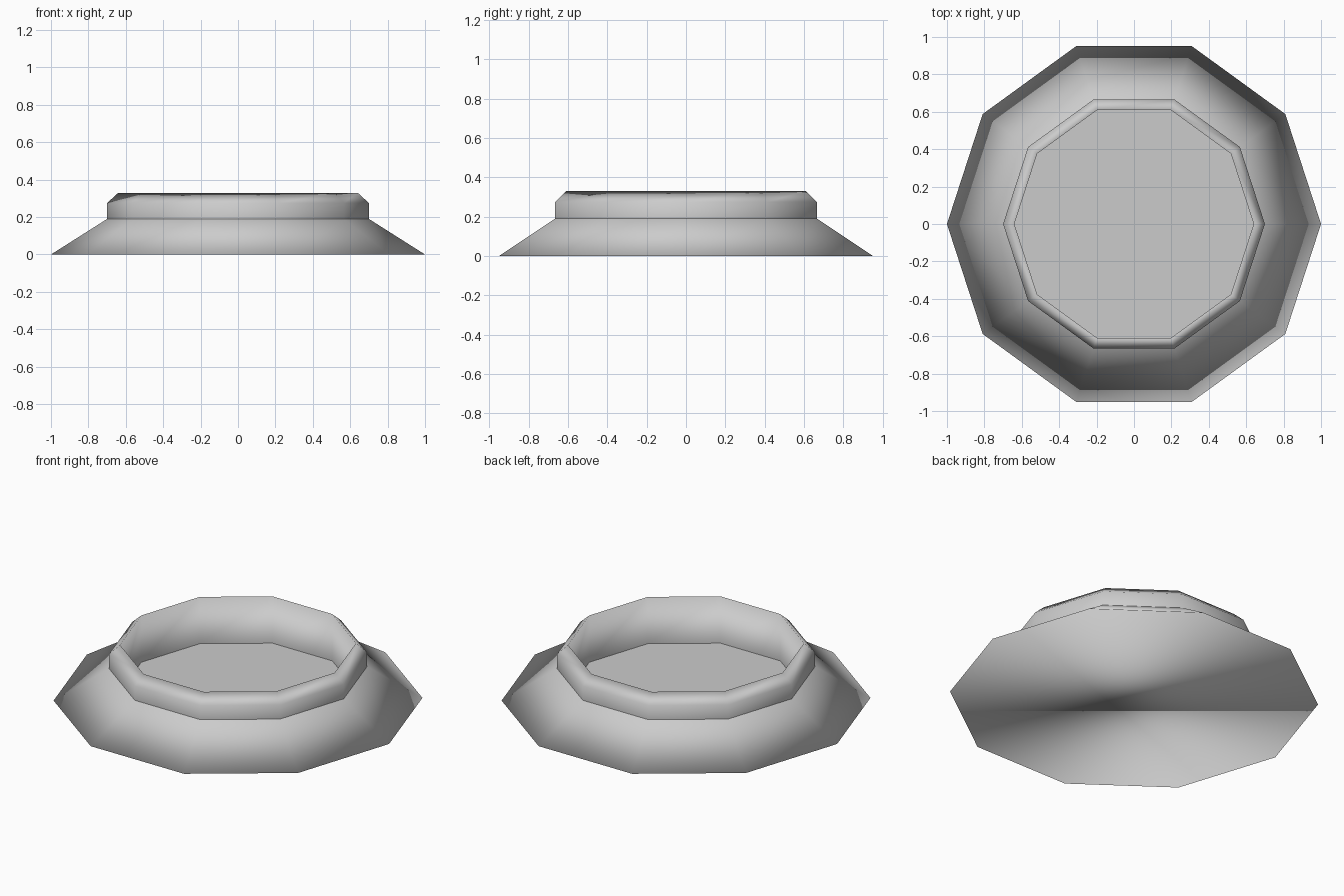
import bpy
import bmesh
from math import cos, sin, tau

if "Cube" in bpy.data.objects:
    bpy.data.objects.remove(bpy.data.objects["Cube"])

SIDES = 10

# Single plain material
grey = bpy.data.materials.new("light grey")
grey.use_nodes = True
colour = (0.6, 0.6, 0.6, 1.0)
grey.diffuse_color = colour
grey.node_tree.nodes["Principled BSDF"].inputs["Base Color"].default_value = colour


def lathe(name, profile, cap=None, smooth=True):
    """Ten-sided turned part; profile runs bottom to top of the outside."""
    bm = bmesh.new()
    rings = [[bm.verts.new((r * cos(tau * i / SIDES), r * sin(tau * i / SIDES), z))
              for i in range(SIDES)] for r, z in profile]
    for low, high in zip(rings, rings[1:]):
        for i in range(SIDES):
            j = (i + 1) % SIDES
            bm.faces.new((low[i], low[j], high[j], high[i]))
    if cap == "down":
        bm.faces.new(rings[0][::-1])
    elif cap == "up":
        bm.faces.new(rings[-1])
    for face in bm.faces:
        face.smooth = smooth
    mesh = bpy.data.meshes.new(name)
    bm.to_mesh(mesh)
    bm.free()
    mesh.materials.append(grey)
    obj = bpy.data.objects.new(name, mesh)
    bpy.context.collection.objects.link(obj)
    return obj


# Sloping skirt with a flat underside
lathe("sloped_base", [(1.0, 0.0), (0.7, 0.19)], cap="down")
# Raised rim: outer wall, chamfer and inner wall
lathe("raised_rim", [(0.7, 0.19), (0.7, 0.275), (0.64, 0.33), (0.64, 0.05)])
# Flat floor sunk inside the rim
lathe("sunken_floor", [(0.64, 0.05)], cap="up", smooth=False)
